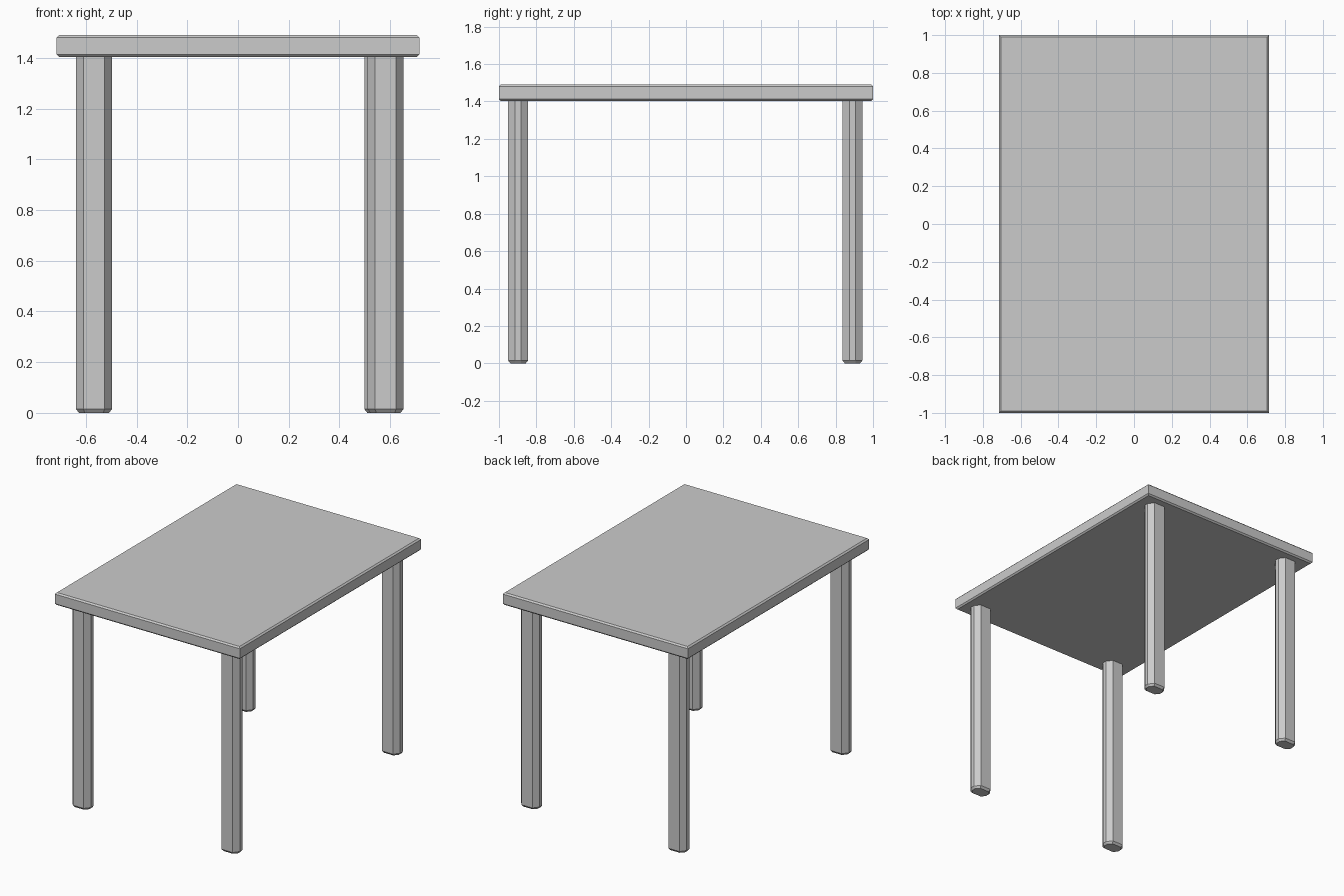
import bpy, bmesh

if "Cube" in bpy.data.objects:
    bpy.data.objects.remove(bpy.data.objects["Cube"])


def loft(name, rings):
    """Closed solid from a stack of equal-length point rings."""
    bm = bmesh.new()
    loops = [[bm.verts.new(p) for p in ring] for ring in rings]
    n = len(loops[0])
    for lo, hi in zip(loops, loops[1:]):
        for i in range(n):
            j = (i + 1) % n
            bm.faces.new((lo[i], lo[j], hi[j], hi[i]))
    bm.faces.new(loops[0][::-1])
    bm.faces.new(loops[-1])
    bmesh.ops.recalc_face_normals(bm, faces=bm.faces)
    mesh = bpy.data.meshes.new(name)
    bm.to_mesh(mesh)
    bm.free()
    obj = bpy.data.objects.new(name, mesh)
    bpy.context.collection.objects.link(obj)
    return obj


def rectangle(hx, hy, z):
    return [(-hx, -hy, z), (hx, -hy, z), (hx, hy, z), (-hx, hy, z)]


def octagon(cx, cy, z, inset=0.0):
    hx, hy, a, b = 0.071 - inset, 0.053 - inset, 0.015, 0.042 - inset / 2
    pts = [(hx, -a), (hx, a), (b, hy), (-b, hy),
           (-hx, a), (-hx, -a), (-b, -hy), (b, -hy)]
    return [(cx + x, cy + y, z) for x, y in pts]


# Tabletop slab with chamfered upper and lower rims
HX, HY, Z0, Z1, C = 0.715, 1.0, 1.403, 1.49, 0.01
loft("tabletop", [rectangle(HX - C, HY - C, Z0), rectangle(HX, HY, Z0 + C),
                  rectangle(HX, HY, Z1 - C), rectangle(HX - C, HY - C, Z1)])

# Four slightly uneven eight-sided legs with chamfered feet
legs = {
    "front_left_leg": (-0.568, -0.898),
    "front_right_leg": (0.582, -0.898),
    "back_left_leg": (-0.568, 0.890),
    "back_right_leg": (0.569, 0.890),
}
for name, (x, y) in legs.items():
    loft(name, [octagon(x, y, 0, 0.012), octagon(x, y, 0.015),
                octagon(x, y, Z0 + 0.005)])
